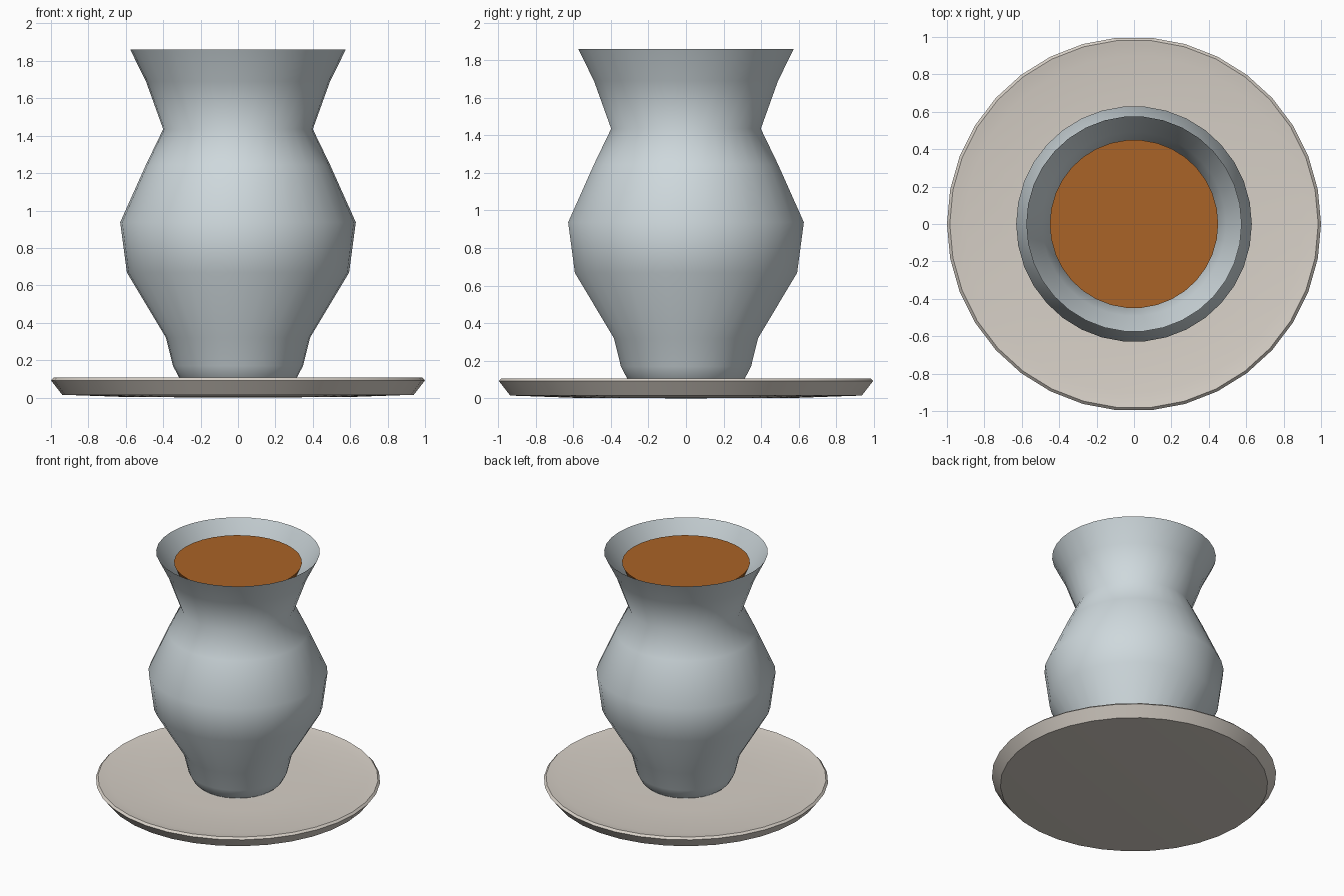
import bpy
import bmesh
from math import cos, sin, pi

if "Cube" in bpy.data.objects:
    bpy.data.objects.remove(bpy.data.objects["Cube"])


def lathe(name, profile, sides, color, closed_shell=True):
    """Spin an (r, z) profile round the z axis; r = 0 makes a pole."""
    bm = bmesh.new()
    rings = []
    for r, z in profile:
        if r == 0:
            rings.append([bm.verts.new((0, 0, z))])
        else:
            rings.append([bm.verts.new((r * cos(2 * pi * i / sides),
                                        r * sin(2 * pi * i / sides), z))
                          for i in range(sides)])
    for a, b in zip(rings, rings[1:]):
        for i in range(sides):
            j = (i + 1) % sides
            if len(a) == 1:
                bm.faces.new((a[0], b[j], b[i]))
            elif len(b) == 1:
                bm.faces.new((a[i], a[j], b[0]))
            else:
                bm.faces.new((a[i], a[j], b[j], b[i]))
    if closed_shell:
        bmesh.ops.recalc_face_normals(bm, faces=bm.faces[:])
    mesh = bpy.data.meshes.new(name)
    bm.to_mesh(mesh)
    bm.free()
    obj = bpy.data.objects.new(name, mesh)
    bpy.context.collection.objects.link(obj)
    mat = bpy.data.materials.new(name + "_colour")
    mat.diffuse_color = (*color, 1)
    mat.use_nodes = True
    mat.node_tree.nodes["Principled BSDF"].inputs["Base Color"].default_value = mat.diffuse_color
    mesh.materials.append(mat)
    bpy.ops.object.select_all(action='DESELECT')
    obj.select_set(True)
    bpy.context.view_layer.objects.active = obj
    bpy.ops.object.shade_smooth_by_angle(angle=pi / 3.6)
    return obj


# Saucer: shallow dish with a flared rim
lathe("saucer", [(0, 0), (0.6, 0.003), (0.94, 0.015), (1.0, 0.092),
                 (0.985, 0.107), (0.965, 0.104), (0.9, 0.093),
                 (0.5, 0.085), (0, 0.08)],
      34, (0.68, 0.63, 0.57))

# Glass: thin waisted wall, open at the top
lathe("glass", [(0, 0.083), (0.29, 0.083), (0.315, 0.107), (0.348, 0.17),
                (0.385, 0.32), (0.594, 0.668), (0.63, 0.937),
                (0.492, 1.245), (0.40, 1.435), (0.492, 1.69), (0.576, 1.86)],
      34, (0.62, 0.69, 0.72), closed_shell=False)

# Tea: liquid body standing clear of the glass wall
lathe("tea", [(0, 0.16), (0.25, 0.16), (0.30, 0.37), (0.46, 0.68),
              (0.49, 0.92), (0.38, 1.2), (0.31, 1.39), (0.385, 1.63),
              (0.45, 1.78), (0, 1.78)],
      34, (0.40, 0.125, 0.02))
